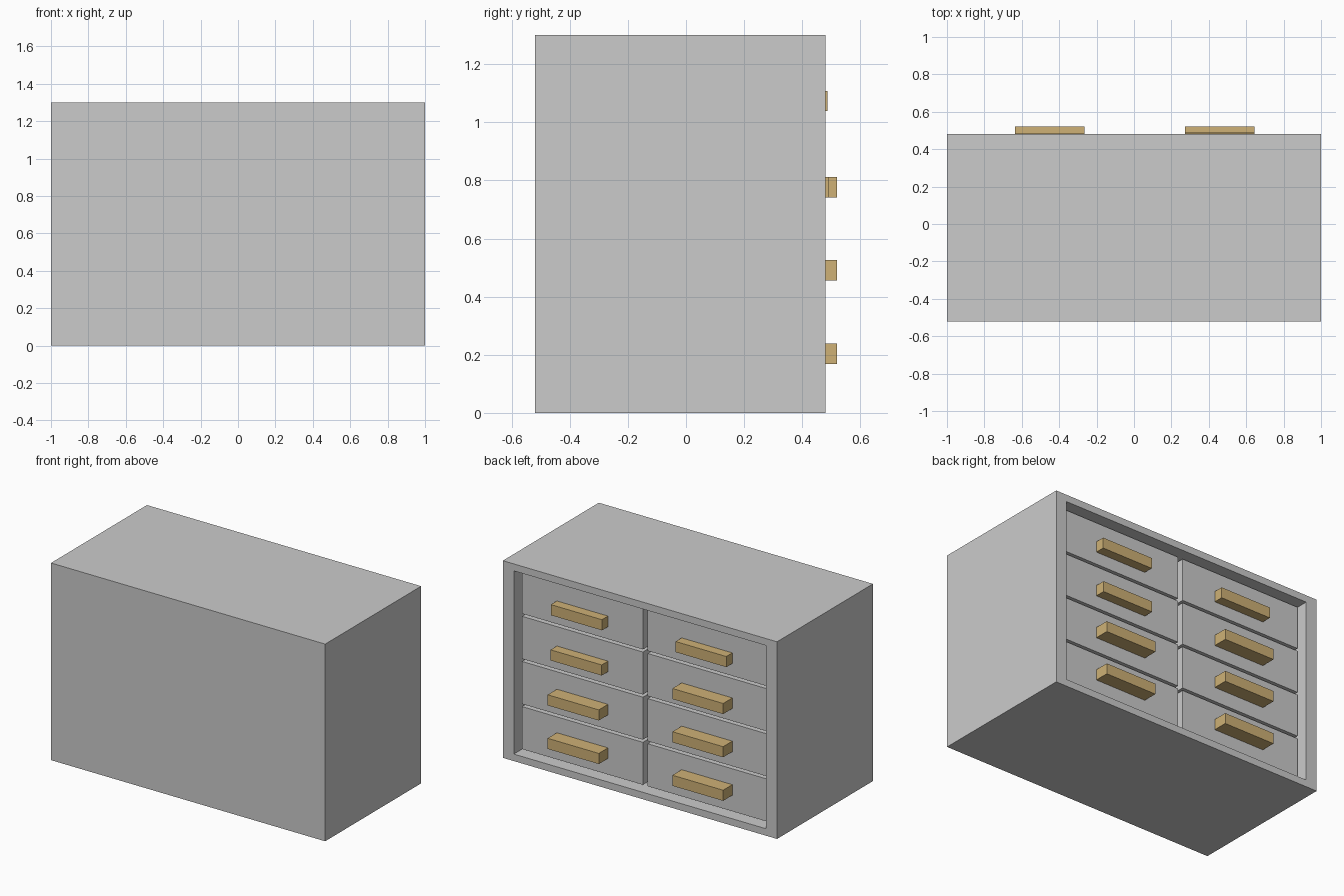
import bpy, bmesh
from mathutils import Vector

if "Cube" in bpy.data.objects:
    bpy.data.objects.remove(bpy.data.objects["Cube"])

wood = bpy.data.materials.new("brown_handle")
wood.diffuse_color = (0.62, 0.44, 0.18, 1)
wood.use_nodes = True
wood.node_tree.nodes["Principled BSDF"].inputs["Base Color"].default_value = wood.diffuse_color


def finish(name, bm, mat=None):
    bmesh.ops.recalc_face_normals(bm, faces=bm.faces)
    me = bpy.data.meshes.new(name)
    bm.to_mesh(me)
    bm.free()
    ob = bpy.data.objects.new(name, me)
    bpy.context.collection.objects.link(ob)
    if mat:
        me.materials.append(mat)
    return ob


def box_bm(lo, hi):
    lo, hi = Vector(lo), Vector(hi)
    bm = bmesh.new()
    bmesh.ops.create_cube(bm, size=1)
    bmesh.ops.scale(bm, vec=hi - lo, verts=bm.verts)
    bmesh.ops.translate(bm, vec=(lo + hi) / 2, verts=bm.verts)
    return bm


def box(name, lo, hi, mat=None):
    return finish(name, box_bm(lo, hi), mat)


# Cabinet shell: the +y face is inset to a rim, then pushed inwards
W, H, BACK, OPEN = 1.0, 1.3, -0.52, 0.48
WALL_X, WALL_Z = 0.08, 0.046
bm = box_bm((-W, BACK, 0), (W, OPEN, H))
bm.normal_update()
face = max(bm.faces, key=lambda f: f.normal.y)
face = bmesh.ops.extrude_discrete_faces(bm, faces=[face])["faces"][0]
for v in face.verts:
    v.co.x *= (W - WALL_X) / W
    v.co.z = H / 2 + (v.co.z - H / 2) * (H - 2 * WALL_Z) / H
face = bmesh.ops.extrude_discrete_faces(bm, faces=[face])["faces"][0]
bmesh.ops.translate(bm, vec=(0, -0.92, 0), verts=face.verts)
finish("cabinet_shell", bm)

# Two columns of four recessed drawers, with narrow gaps around each
GAP, FRONT = 0.0175, 0.424
z0, z1 = WALL_Z + GAP, H - WALL_Z - GAP
height = (z1 - z0 - 3 * GAP) / 4
handle_z = (0.204, 0.491, 0.776, 1.073)
columns = (
    ("left", -0.90, -GAP, -0.635, -0.265, (0.52, 0.52, 0.52, 0.487)),
    ("right", GAP, 0.90, 0.272, 0.645, (0.52, 0.52, 0.49, 0.487)),
)
for side, xa, xb, ha, hb, reach in columns:
    for row in range(4):
        za = z0 + row * (height + GAP)
        box(f"drawer_{side}_{row + 1}", (xa, -0.42, za), (xb, FRONT, za + height))
        hz = handle_z[row]
        # Handle bar, let slightly into the drawer front
        box(f"handle_{side}_{row + 1}", (ha, FRONT - 0.01, hz - 0.035),
            (hb, reach[row], hz + 0.035), wood)
